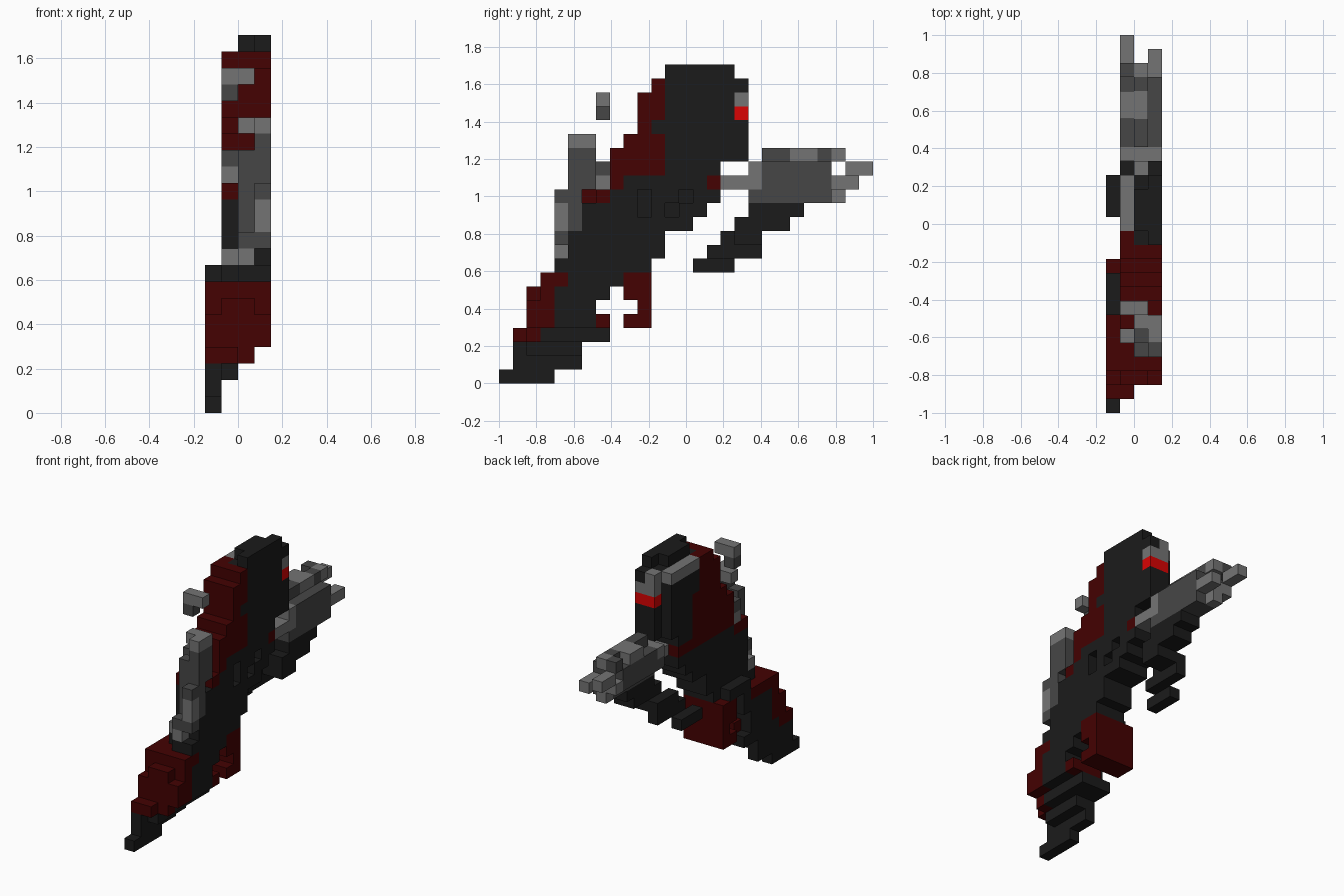
import bpy, bmesh

cube = bpy.data.objects.get("Cube")
if cube:
    bpy.data.objects.remove(cube, do_unlink=True)

S = 2 / 27  # edge of one block
PALETTE = {
    "black": (0.011, 0.011, 0.011),
    "dark_red": (0.058, 0.0005, 0.0005),
    "mid_gray": (0.062, 0.062, 0.062),
    "light_gray": (0.175, 0.175, 0.175),
    "bright_red": (0.7, 0.001, 0.001),
}
MATS = {}
for name, rgb in PALETTE.items():
    m = bpy.data.materials.new(name)
    m.use_nodes = True
    m.diffuse_color = (*rgb, 1)
    bsdf = m.node_tree.nodes["Principled BSDF"]
    bsdf.inputs["Base Color"].default_value = (*rgb, 1)
    bsdf.inputs["Roughness"].default_value = 0.9
    MATS[name] = m

cells = {}  # block position -> (part, colour)


def box(part, colour, x, y, z):
    """Fill an inclusive range of blocks; each axis is a number or a pair."""
    r = [range(a, a + 1) if isinstance(a, int) else range(a[0], a[1] + 1) for a in (x, y, z)]
    for i in r[0]:
        for j in r[1]:
            for k in r[2]:
                cells[i, j, k] = (part, colour)


def carve(x, y, z):
    cells.pop((x, y, z), None)


B, R, M, L = "black", "dark_red", "mid_gray", "light_gray"

# Leaning body, one row of blocks per height
for k, (a, b) in enumerate([(4, 6), (4, 6), (4, 7), (5, 8), (5, 10), (5, 11), (6, 11),
                            (6, 13), (6, 14), (8, 15), (9, 14)], 4):
    box("body", B, (1, 3), (a, b), k)
box("body", B, 0, (4, 6), (4, 6))
box("body", B, 0, 7, (6, 7))
box("body", B, 0, (7, 9), 8)
box("body", B, (2, 3), 4, 8)
box("body", B, (2, 3), 5, 10)
for j, k in [(10, 12), (10, 13), (12, 12), (13, 13)]:
    carve(3, j, k)

# Hood and face
box("hood", B, (1, 3), (12, 15), 15)
box("hood", B, (1, 3), (12, 16), (16, 21))
box("hood", B, (2, 3), 17, (16, 18))
box("hood", B, 2, (13, 15), 22)
box("hood", B, 3, (12, 16), 22)
box("hood", B, 3, 17, 21)
box("face_plate", L, 2, 17, 21)
box("face_plate", L, (2, 3), 17, 20)
box("visor", "bright_red", (2, 3), 17, 19)
box("hood_bar", L, 1, (13, 16), 21)

# Cape down the back of the hood, wrapping round the right side
for k, (a, b) in enumerate([(6, 7), (8, 8), (8, 11), (8, 11), (9, 11), (10, 10),
                            (10, 11), (10, 11), (11, 11)], 13):
    box("cape", R, (1, 3), (a, b), k)
for i in (2, 3):
    carve(i, 6, 13)
box("cape", B, (2, 3), 11, 18)
box("cape", R, 1, 11, 18)
box("cape", R, 1, 12, (15, 21))
box("cape", R, 1, 13, (15, 18))
box("cape", R, 1, (9, 14), 14)
box("cape", R, (1, 3), 15, 14)

# Tapering foot
box("foot", B, 0, (0, 3), 0)
box("foot", B, 0, (1, 5), 1)
box("foot", B, (0, 1), (2, 5), 2)
box("foot", B, 0, 1, 2)
box("foot", B, (0, 2), (3, 7), 3)

# Red skirt: trailing side, flank and hanging flap
box("skirt", R, (0, 1), 1, 3)
box("skirt", R, (0, 2), 2, 3)
box("skirt", R, (0, 3), (2, 3), (4, 5))
box("skirt", R, (0, 3), 3, 6)
box("skirt", R, (1, 2), 2, 6)
box("skirt", R, (0, 3), (3, 4), 7)
box("skirt", R, 0, (5, 6), 7)
box("skirt", R, (1, 3), 7, 4)
box("skirt_flap", R, (0, 3), 10, (4, 7))
for k in (4, 6, 7):
    box("skirt_flap", R, (0, 3), 9, k)

# Gray blade carried on the back
box("back_blade", L, 1, 5, 9)
box("back_blade", L, 2, 4, 9)
box("back_blade", M, (2, 3), 4, 10)
box("back_blade", M, 2, 5, (11, 15))
box("back_blade", M, 3, (4, 5), (11, 13))
box("back_blade", L, 3, 4, (11, 12))
box("back_blade", M, 3, (5, 6), (14, 16))
box("back_blade", L, 3, (5, 6), 17)
box("back_blade", L, 2, 6, 17)
box("back_stud", L, 1, 7, 14)
box("back_stud", M, 1, 7, 15)
box("floating_hook", M, 1, 7, 19)
box("floating_hook", L, (1, 2), 7, 20)

# Arm reaching across under the weapon
box("arm", B, 0, (14, 16), 8)
box("arm", B, 1, (15, 18), 9)
box("arm", B, 1, (16, 18), 10)
box("arm", B, (2, 3), (17, 18), 10)
box("arm", B, (2, 3), (17, 20), 11)
box("arm", B, (2, 3), (18, 21), 12)

# Forward-pointing weapon
box("weapon", M, (2, 3), (18, 23), 13)
box("weapon", M, (1, 3), (18, 23), (14, 15))
box("weapon", L, (2, 3), (16, 18), 14)
box("weapon", L, (1, 3), 18, 15)
box("weapon", L, 2, 24, 13)
box("weapon", L, (1, 3), 24, 14)
box("weapon", L, 3, 25, 14)
box("weapon_sight", M, 2, (19, 23), 16)
box("weapon_sight", L, 2, (21, 22), 16)
box("weapon_sight", L, 1, (21, 22), 16)
box("weapon_sight", L, 2, 24, 16)
box("weapon_sight", M, 1, 24, 16)
box("weapon_tip", L, 1, (25, 26), 15)

# The six faces of a block as outward direction and corners
SIDES = []
for axis in range(3):
    u, v = (axis + 1) % 3, (axis + 2) % 3
    for s in (0, 1):
        ring = []
        for a, b in ((0, 0), (1, 0), (1, 1), (0, 1)):
            c = [0, 0, 0]
            c[axis], c[u], c[v] = s, a, b
            ring.append(c)
        d = [0, 0, 0]
        d[axis] = 2 * s - 1
        SIDES.append((d, ring if s else ring[::-1]))

# One mesh per part, keeping only outside faces
for part in dict.fromkeys(p for p, _ in cells.values()):
    bm = bmesh.new()
    used = list(dict.fromkeys(c for p, c in cells.values() if p == part))
    for pos, (p, colour) in cells.items():
        if p != part:
            continue
        for d, ring in SIDES:
            if tuple(pos[n] + d[n] for n in range(3)) in cells:
                continue
            f = bm.faces.new([bm.verts.new(((pos[0] + c[0] - 2) * S,
                                            (pos[1] + c[1] - 13.5) * S,
                                            (pos[2] + c[2]) * S)) for c in ring])
            f.material_index = used.index(colour)
    bmesh.ops.remove_doubles(bm, verts=bm.verts, dist=1e-4)
    mesh = bpy.data.meshes.new(part)
    bm.to_mesh(mesh)
    bm.free()
    for c in used:
        mesh.materials.append(MATS[c])
    bpy.context.collection.objects.link(bpy.data.objects.new(part, mesh))
